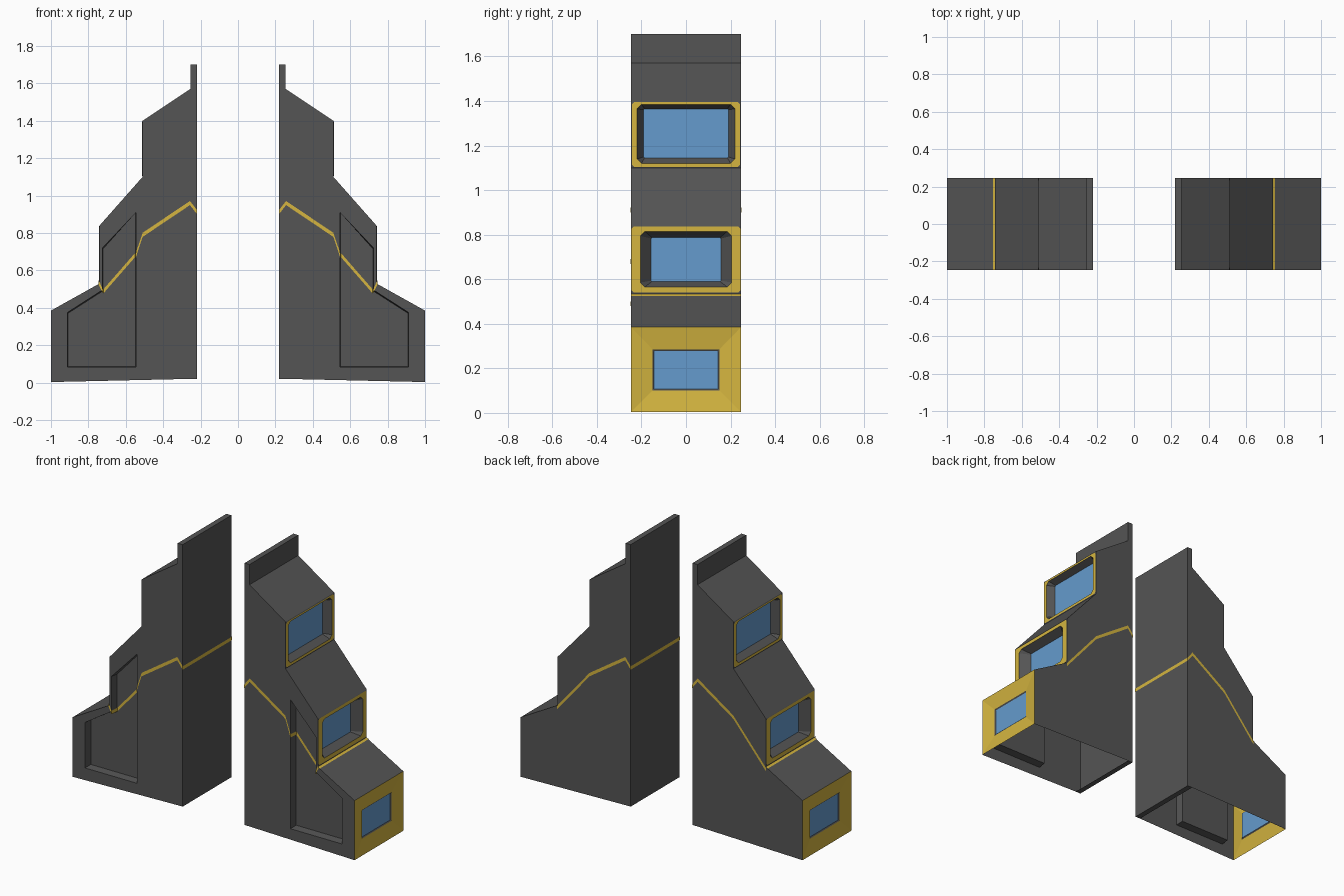
import bpy, bmesh

if "Cube" in bpy.data.objects:
    bpy.data.objects.remove(bpy.data.objects["Cube"])

D = 0.247       # half depth of the body
REC = 0.052     # depth of the front recess


def material(name, rgb):
    m = bpy.data.materials.new(name)
    m.diffuse_color = (*rgb, 1)
    m.use_nodes = True
    m.node_tree.nodes["Principled BSDF"].inputs["Base Color"].default_value = m.diffuse_color
    return m


DARK = material("charcoal", (0.09, 0.09, 0.09))
YELLOW = material("yellow", (0.66, 0.46, 0.05))
BLUE = material("blue_glass", (0.13, 0.33, 0.61))


def finish(name, bm, mats, recalc=True):
    """Turn a bmesh into an object mirrored to the other half."""
    if recalc:
        bmesh.ops.recalc_face_normals(bm, faces=bm.faces)
    me = bpy.data.meshes.new(name)
    bm.to_mesh(me)
    bm.free()
    for m in mats:
        me.materials.append(m)
    ob = bpy.data.objects.new(name, me)
    bpy.context.collection.objects.link(ob)
    ob.modifiers.new("mirror_half", 'MIRROR')
    return ob


def bridge(bm, a, b, mat=0, closed=True, skip=()):
    """Quads between two vertex loops."""
    n = len(a)
    for i in range(n if closed else n - 1):
        if i not in skip:
            j = (i + 1) % n
            bm.faces.new((a[i], a[j], b[j], b[i])).material_index = mat


def loop_edges(bm, vs):
    out = []
    for i, v in enumerate(vs):
        w = vs[(i + 1) % len(vs)]
        out.append(bm.edges.get((v, w)) or bm.edges.new((v, w)))
    return out


# Stepped body shell, open underneath, window openings left free
profile = [(.22, .02), (.22, 1.70), (.255, 1.70), (.255, 1.57), (.51, 1.40),
           (.51, 1.10), (.74, .84), (.74, .53), (1.0, .385), (1.0, .003),
           (.255, .02)]
recess = [(.545, .083), (.545, .91), (.725, .72), (.725, .495),
          (.912, .375), (.912, .083)]
bm = bmesh.new()
front = [bm.verts.new((x, -D, z)) for x, z in profile]
back = [bm.verts.new((x, D, z)) for x, z in profile]
bridge(bm, front, back, skip=(4, 6, 8, 9))
bm.faces.new(back)

# Sunken panel in the front face
rim = [bm.verts.new((x, -D, z)) for x, z in recess]
cx, cz = .66, .35
floor = [bm.verts.new((x + (.004 if x < cx else -.004), -D + REC,
                       z + (.004 if z < cz else -.004))) for x, z in recess]
bridge(bm, rim, floor)
bm.faces.new(floor)
bmesh.ops.triangle_fill(bm, use_beauty=True, normal=(0, -1, 0),
                        edges=loop_edges(bm, front) + loop_edges(bm, rim))
finish("stepped_body", bm, [DARK])


def window(name, loops, mats):
    """Window from nested rectangles (x, half_y, z0, z1, corner cut)."""
    bm = bmesh.new()
    rings = []
    for x, h, z0, z1, c in loops:
        yz = [(-h + c, z0), (h - c, z0), (h, z0 + c), (h, z1 - c),
              (h - c, z1), (-h + c, z1), (-h, z1 - c), (-h, z0 + c)]
        rings.append([bm.verts.new((x, y, z)) for y, z in yz])
    for i in range(len(rings) - 1):
        bridge(bm, rings[i], rings[i + 1], mats[i])
    bm.faces.new(rings[-1]).material_index = mats[-1]
    for f in bm.faces:
        f.normal_update()
        if f.normal.x < 0:
            f.normal_flip()
    finish(name, bm, [DARK, YELLOW, BLUE], recalc=False)


window("upper_window", [(.51, D, 1.10, 1.40, .001), (.512, .243, 1.105, 1.395, .01),
                        (.512, .22, 1.12, 1.385, .02), (.468, .19, 1.145, 1.365, .004)],
       (0, 1, 0, 2))
window("middle_window", [(.74, D, .53, .84, .001), (.742, .244, .54, .837, .01),
                         (.742, .205, .565, .815, .02), (.69, .157, .59, .787, .004)],
       (0, 1, 0, 2))
window("lower_window", [(1.0, D, .003, .385, .001), (.985, .15, .1, .285, .001),
                        (.98, .143, .107, .277, .001)],
       (1, 0, 2))

# Yellow stripe wrapping front, recess, inner wall and back
F, R, B = -D - .002, -D + REC - .002, D + .002
path = [(.745, F, .535), (.723, F, .49), (.718, R, .49), (.552, R, .68),
        (.547, F, .68), (.51, F, .79), (.257, F, .96), (.218, F, .91),
        (.218, B, .91), (.257, B, .96), (.51, B, .79), (.742, B, .515)]
bm = bmesh.new()
low = [bm.verts.new((x, y, z - .011)) for x, y, z in path]
high = [bm.verts.new((x, y, z + .011)) for x, y, z in path]
bridge(bm, low, high, closed=False)
finish("wrap_stripe", bm, [YELLOW], recalc=False)

# Thin stripe across the ledge below the middle window
bm = bmesh.new()
bm.faces.new([bm.verts.new(p) for p in ((.740, -D, .533), (.754, -D, .525),
                                        (.754, D, .525), (.740, D, .533))])
finish("ledge_stripe", bm, [YELLOW], recalc=False)
